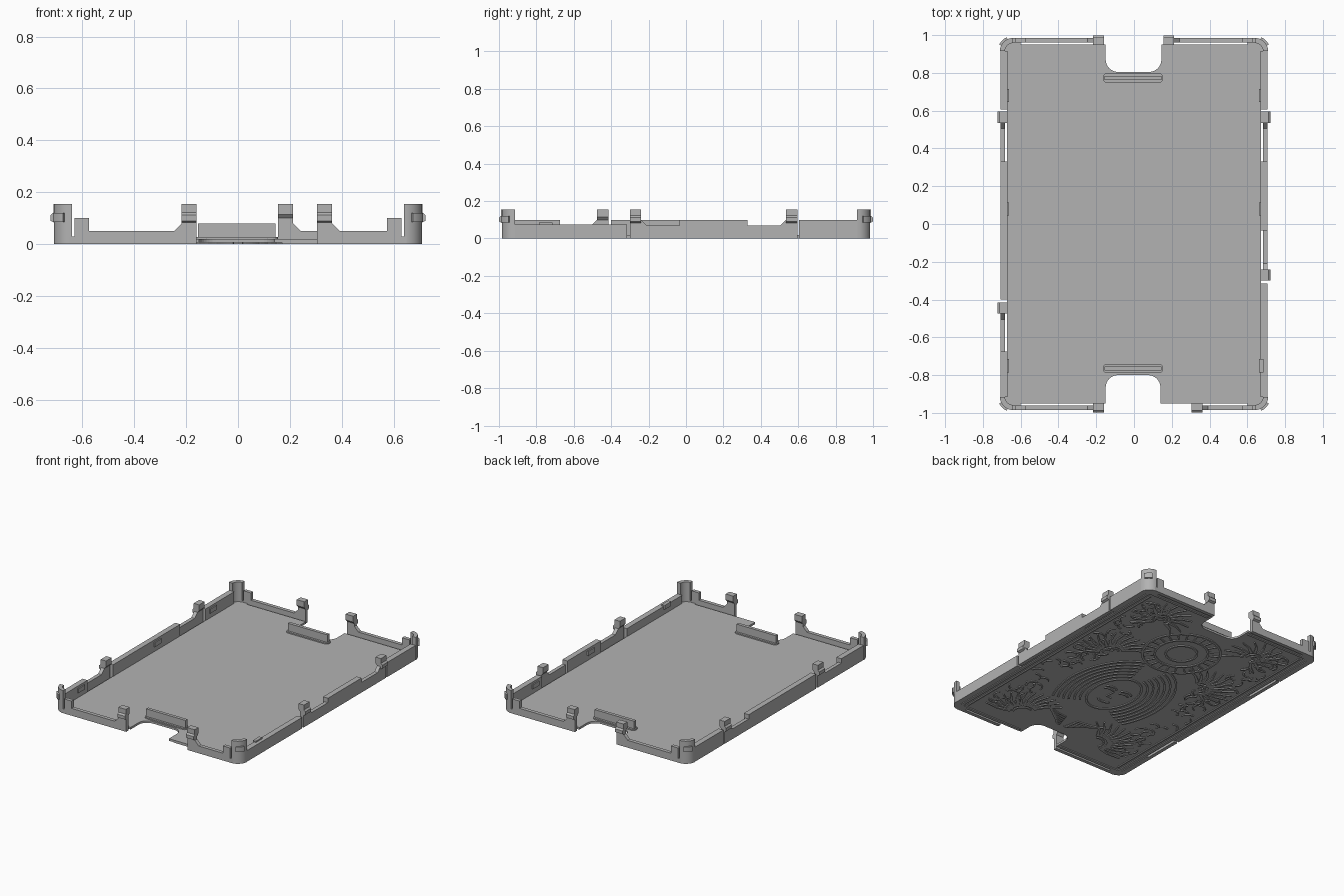
import bpy, bmesh, math, random
from mathutils import Vector

if "Cube" in bpy.data.objects:
    bpy.data.objects.remove(bpy.data.objects["Cube"], do_unlink=True)

grey = bpy.data.materials.new("matte_grey")
grey.use_nodes = True
COLOUR = (0.45, 0.45, 0.45, 1)
grey.diffuse_color = COLOUR
grey.node_tree.nodes["Principled BSDF"].inputs["Base Color"].default_value = COLOUR


def add_prism(bm, pts, axis, lo, hi):
    """Extrude a 2D outline along an axis; outline uses the other two axes."""
    lo, hi = min(lo, hi), max(lo, hi)
    place = {"X": lambda a, b, c: (c, a, b),
             "Y": lambda a, b, c: (a, c, b),
             "Z": lambda a, b, c: (a, b, c)}[axis]
    rings = [[bm.verts.new(place(a, b, c)) for a, b in pts] for c in (lo, hi)]
    n = len(pts)
    bm.faces.new(rings[0])
    bm.faces.new(rings[1])
    for i in range(n):
        j = (i + 1) % n
        bm.faces.new((rings[0][i], rings[0][j], rings[1][j], rings[1][i]))


def finish(name, bm):
    bmesh.ops.recalc_face_normals(bm, faces=bm.faces)
    mesh = bpy.data.meshes.new(name)
    bm.to_mesh(mesh)
    bm.free()
    mesh.materials.append(grey)
    obj = bpy.data.objects.new(name, mesh)
    bpy.context.collection.objects.link(obj)
    return obj


def prism(name, pts, axis, lo, hi):
    bm = bmesh.new()
    add_prism(bm, pts, axis, lo, hi)
    return finish(name, bm)


def rect(a0, a1, b0, b1):
    return [(a0, b0), (a1, b0), (a1, b1), (a0, b1)]


def arc(cx, cy, rx, ry, start, end, n=8):
    angles = [math.radians(start + (end - start) * i / n) for i in range(n + 1)]
    return [(cx + rx * math.cos(t), cy + ry * math.sin(t)) for t in angles]


# Floor plate with a rounded finger notch at each end
PX, PY, FLOOR, SKIN = 0.672, 0.95, 0.02, 0.006
R = 0.065
outline = [(PX, -PY), (PX, PY), (0.145, PY)]
outline += arc(0.145 - R, 0.805 + R, R, R, 0, -90)
outline += arc(-0.15 + R, 0.805 + R, R, R, -90, -180)
outline += [(-0.15, PY), (-PX, PY), (-PX, -PY), (-0.15, -PY)]
outline += arc(-0.15 + R, -0.8 - R, R, R, 180, 90)
outline += arc(0.14 - R, -0.8 - R, R, R, 90, 0)
outline += [(0.14, -PY)]
prism("floor_plate", outline, "Z", SKIN, FLOOR)

# Stop ribs beside the notches
for tag, y in (("back", 0.773), ("front", -0.765)):
    r = 0.02
    foot = (arc(0.155 - r, y, r, 0.025, -90, 90) + arc(-0.165 + r, y, r, 0.025, 90, 270))
    prism(tag + "_rib_foot", foot, "Z", FLOOR, 0.028)
    prism(tag + "_rib", rect(-0.155, 0.145, y - 0.011, y + 0.011), "Z", FLOOR, 0.08)

# Snap clip section: (distance outward from wall face, height)
CLIP = [(-0.025, 0), (0, 0), (0, 0.083), (0.014, 0.09), (0.014, 0.112),
        (0.003, 0.122), (0.003, 0.155), (-0.038, 0.155), (-0.038, 0.115), (-0.025, 0.1)]
OX, OY = 0.708, 0.985


def long_wall(name, s, y0, y1, top):
    prism(name, rect(y0, y1, 0, top), "X", s * 0.67, s * OX)


def side_clip(name, s, near, far):
    """Springy low wall from far to near, carrying a clip beyond near."""
    d = 1 if near > far else -1
    low = [(far, 0), (near, 0), (near, 0.1), (near - d * 0.03, 0.07), (far, 0.07)]
    prism(name + "_spring", low, "X", s * 0.683, s * OX)
    prism(name, [(s * (OX + o), z) for o, z in CLIP], "Y", near, near + d * 0.06)


# Long side walls
for tag, s in (("left", 1), ("right", -1)):
    long_wall(tag + "_back_wall", s, 0.605, 0.915, 0.1)
    side_clip(tag + "_back_clip", s, 0.535, 0.33)
    for y in (0.68, 0.08, -0.75):
        prism(tag + "_detent", rect(y - 0.035, y + 0.035, 0.055, 0.085), "X", s * 0.662, s * 0.685)
long_wall("left_middle_wall", 1, -0.035, 0.33, 0.1)
long_wall("left_front_wall", 1, -0.915, -0.315, 0.076)
side_clip("left_front_clip", 1, -0.24, -0.035)
long_wall("right_middle_wall", -1, -0.4, 0.33, 0.1)
long_wall("right_front_wall", -1, -0.915, -0.675, 0.1)
side_clip("right_front_clip", -1, -0.475, -0.675)

# Short end walls, each ending in a clip
for tag, sy, sx, inner in (("back_left", 1, 1, 0.155), ("back_right", 1, -1, 0.16),
                           ("front_right", -1, -1, 0.16), ("front_left", -1, 1, 0.305)):
    c = inner + 0.057
    wall = [(c, 0), (0.65, 0), (0.65, 0.03), (0.63, 0.03), (0.63, 0.1), (0.575, 0.1),
            (0.575, 0.05), (c + 0.03, 0.05), (c, 0.08)]
    prism(tag + "_end_wall", [(sx * x, z) for x, z in wall], "Y", sy * 0.96, sy * OY)
    prism(tag + "_end_clip", [(sy * (OY + o), z) for o, z in CLIP], "X", sx * inner, sx * c)

    # Rounded corner post with its floor and catch
    cx, cy = 0.64, 0.915

    def corner(part, pts, z0, z1):
        obj = prism(tag + part, [(sx * x, sy * y) for x, y in pts], "Z", z0, z1)
        obj.data.shade_smooth()
        obj.data.set_sharp_from_angle(angle=math.radians(30))

    corner("_corner_post", arc(cx, cy, 0.07, 0.07, 0, 90) + arc(cx, cy, 0.043, 0.043, 90, 0), 0, 0.155)
    corner("_corner_catch", arc(cx, cy, 0.081, 0.081, 25, 65) + arc(cx, cy, 0.065, 0.065, 65, 25), 0.085, 0.12)
    corner("_corner_floor", [(cx, cy)] + arc(cx, cy, 0.07, 0.07, 0, 90), 0, FLOOR)
    corner("_corner_bridge", rect(0.6, 0.65, 0.93, OY), 0, FLOOR)

# Shallow relief under the floor
relief = bmesh.new()


def stroke(pts, width=0.014, taper=False):
    pts = [Vector(p) for p in pts]
    left, right = [], []
    n = len(pts) - 1
    for i, p in enumerate(pts):
        t = (pts[min(i + 1, n)] - pts[max(i - 1, 0)]).normalized()
        w = width / 2 * (1 - 0.7 * i / n if taper else 1)
        side = Vector((-t.y, t.x)) * w
        left.append(tuple(p + side))
        right.append(tuple(p - side))
    add_prism(relief, left + right[::-1], "Z", 0, SKIN + 0.001)


def mirrored(pts, **kw):
    for s in (1, -1):
        stroke([(s * x, y) for x, y in pts], **kw)


def ring(x, y, rx, ry, **kw):
    for a in (0, 180):
        stroke(arc(x, y, rx, ry, a, a + 180, 18), **kw)


# Frame lines
mirrored([(0.655, -0.93), (0.655, 0.93)], width=0.02)
for y in (-0.935, 0.935):
    mirrored([(0.17, y), (0.655, y)], width=0.02)
mirrored([(0.62, -0.9), (0.62, 0.9)], width=0.01)

# Halo with spokes
for r in (0.1, 0.17, 0.25):
    ring(0, 0.47, r, r)
for i in range(24):
    t = math.tau * i / 24
    stroke([(r * math.cos(t), 0.47 + r * math.sin(t)) for r in (0.18, 0.24)], 0.01)

# Face and hair
ring(0, -0.2, 0.15, 0.21)
mirrored(arc(0.06, -0.18, 0.035, 0.014, 0, 180), width=0.01)
mirrored(arc(0.06, -0.16, 0.045, 0.025, 20, 160), width=0.012)
stroke([(0.015, -0.18), (0.02, -0.25), (-0.02, -0.25)], 0.008)
stroke(arc(0, -0.3, 0.045, 0.018, 180, 360), 0.014)
for k in range(6):
    r = 0.19 + 0.032 * k
    mirrored(arc(0, -0.2, r, r * 1.3, -50 + 3 * k, 75, 14), width=0.013)

# Feathered fans at the sides and corners
for cx, cy, r0, r1, a0, a1 in ((0.3, -0.75, 0.08, 0.26, -25, 115), (0.36, 0.2, 0.07, 0.24, -40, 130),
                               (0.38, 0.72, 0.06, 0.2, -60, 200)):
    for i in range(13):
        t = math.radians(a0 + (a1 - a0) * i / 12)
        path = [(cx + r * math.cos(t + b), cy + r * math.sin(t + b))
                for r, b in ((r0, 0), ((r0 + r1) / 2, 0.08), (r1, 0.22))]
        mirrored(path, width=0.022, taper=True)
    mirrored(arc(cx, cy, r0 - 0.02, r0 - 0.02, a0, a1, 10), width=0.012)

# Loose leaf strokes
rng = random.Random(4)
for i in range(70):
    x, y = rng.uniform(0.4, 0.56), rng.uniform(-0.88, 0.88)
    a = rng.uniform(0, 360)
    mirrored(arc(x, y, 0.045, 0.045, a, a + 110, 5), width=0.014, taper=True)
for k in range(6):
    mirrored(arc(0, -0.62 + 0.02 * k, 0.1 + 0.035 * k, 0.1, 200, 260, 8), width=0.01)
finish("underside_relief", relief)
